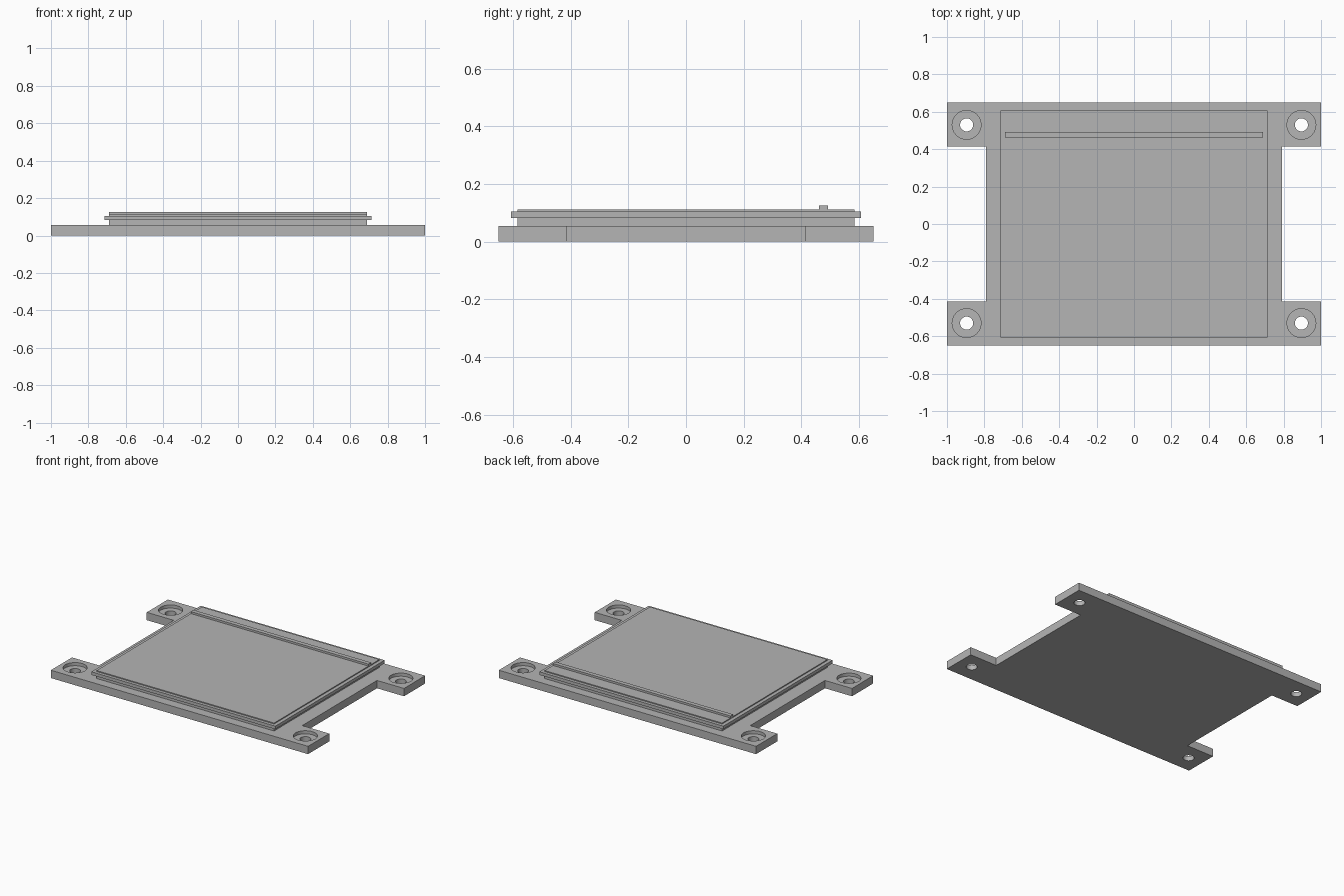
import bpy
import bmesh

old = bpy.data.objects.get("Cube")
if old:
    bpy.data.objects.remove(old, do_unlink=True)

grey = bpy.data.materials.new("plain_grey")
grey.use_nodes = True
colour = (0.46, 0.46, 0.46, 1)
grey.diffuse_color = colour
grey.node_tree.nodes["Principled BSDF"].inputs["Base Color"].default_value = colour

PLATE_TOP = 0.055
HOLE_X, HOLE_Y = 0.895, 0.53


def prism(name, outline, z0, z1):
    """Extrude a flat outline from z0 up to z1."""
    bm = bmesh.new()
    face = bm.faces.new([bm.verts.new((x, y, z0)) for x, y in outline])
    up = bmesh.ops.extrude_face_region(bm, geom=[face])
    verts = [v for v in up["geom"] if isinstance(v, bmesh.types.BMVert)]
    bmesh.ops.translate(bm, verts=verts, vec=(0, 0, z1 - z0))
    bmesh.ops.recalc_face_normals(bm, faces=bm.faces[:])
    mesh = bpy.data.meshes.new(name)
    bm.to_mesh(mesh)
    bm.free()
    mesh.materials.append(grey)
    obj = bpy.data.objects.new(name, mesh)
    bpy.context.collection.objects.link(obj)
    return obj


def slab(name, half_x, y0, y1, z0, z1):
    return prism(name, [(-half_x, y0), (half_x, y0), (half_x, y1), (-half_x, y1)], z0, z1)


def cut_cylinder(target, x, y, radius, z0, z1):
    """Bore a round hole and discard the cutter."""
    bpy.ops.mesh.primitive_cylinder_add(vertices=48, radius=radius, depth=z1 - z0,
                                        location=(x, y, (z0 + z1) / 2))
    cutter = bpy.context.object
    cutter.hide_render = True
    cutter.data.materials.append(grey)
    mod = target.modifiers.new("bore", "BOOLEAN")
    mod.operation = "DIFFERENCE"
    mod.solver = "EXACT"
    mod.object = cutter
    bpy.context.view_layer.objects.active = target
    bpy.ops.object.modifier_apply(modifier=mod.name)
    bpy.data.objects.remove(cutter, do_unlink=True)


# Base plate with four corner lugs
quarter = [(0.79, 0), (0.79, 0.415), (1, 0.415), (1, 0.65)]
right = [(x, -y) for x, y in reversed(quarter)] + quarter[1:]
plate = prism("base_plate", right + [(-x, -y) for x, y in right], 0, PLATE_TOP)

# Counterbored screw holes
for sx in (-1, 1):
    for sy in (-1, 1):
        x, y = sx * HOLE_X, sy * HOLE_Y
        cut_cylinder(plate, x, y, 0.077, PLATE_TOP - 0.022, PLATE_TOP + 0.05)
        cut_cylinder(plate, x, y, 0.035, -0.05, PLATE_TOP + 0.05)

# Stepped stack on the plate
slab("neck", 0.69, -0.585, 0.585, PLATE_TOP, 0.082)
slab("flange", 0.715, -0.607, 0.607, 0.082, 0.104)
slab("top_panel", 0.69, -0.585, 0.585, 0.104, 0.111)

# Raised rib near the back edge
slab("rib", 0.69, 0.462, 0.492, 0.111, 0.125)

# Smooth the bores, keep the edges sharp
bpy.ops.object.select_all(action="DESELECT")
plate.select_set(True)
bpy.context.view_layer.objects.active = plate
bpy.ops.object.shade_smooth_by_angle()
